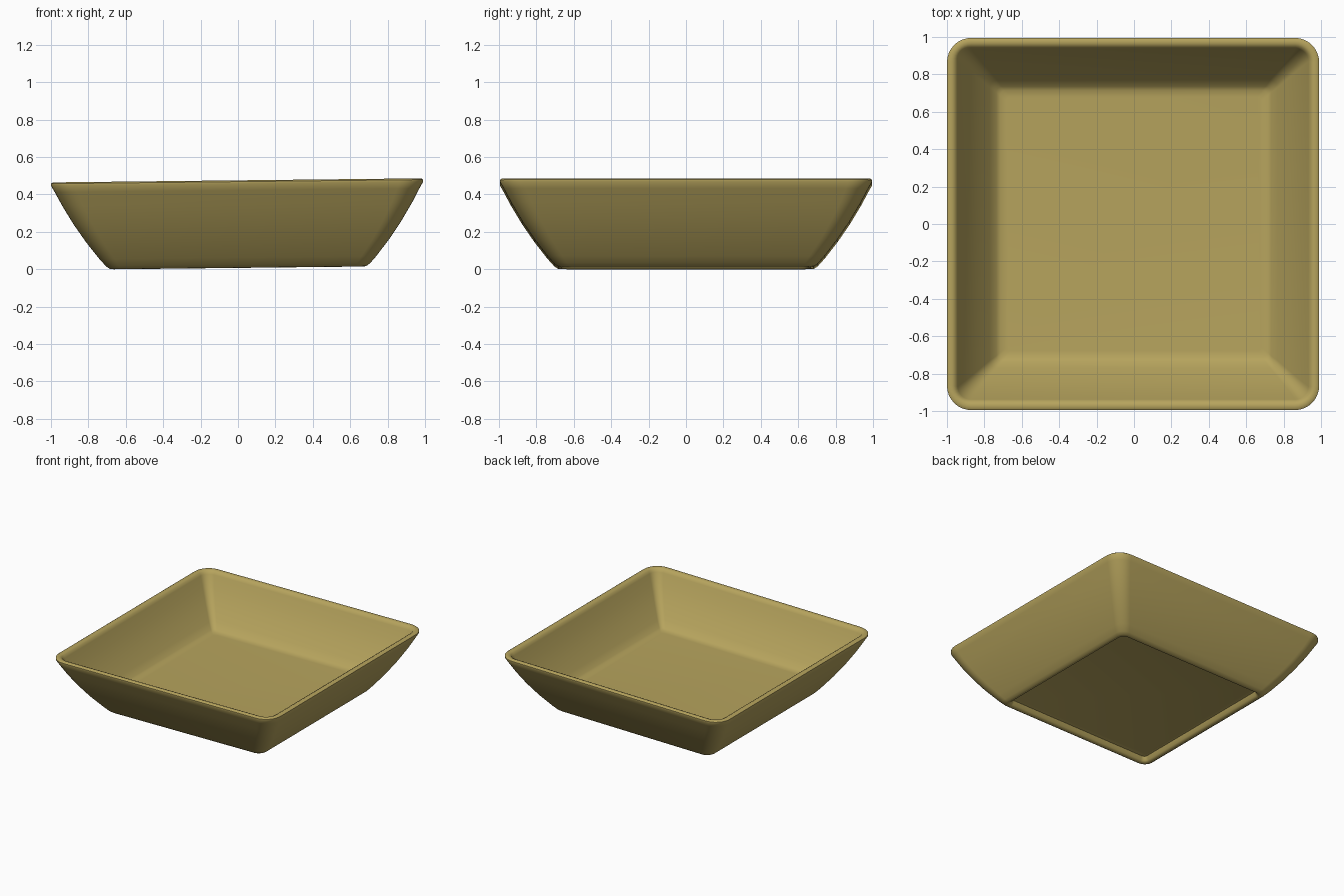
import bpy, bmesh, math
from mathutils import Matrix

cube = bpy.data.objects.get("Cube")
if cube:
    bpy.data.objects.remove(cube)

# Single glaze colour
glaze = bpy.data.materials.new("olive_glaze")
glaze.use_nodes = True
colour = (0.47, 0.37, 0.11, 1)
glaze.diffuse_color = colour
shader = glaze.node_tree.nodes["Principled BSDF"]
shader.inputs["Base Color"].default_value = colour
shader.inputs["Roughness"].default_value = 0.6

CORNER_STEPS = 8


def ring(bm, half, z, radius):
    """Rounded square loop of vertices at height z."""
    verts = []
    for corner in range(4):
        mid = math.radians(45 + 90 * corner)
        cx = math.copysign(half - radius, math.cos(mid))
        cy = math.copysign(half - radius, math.sin(mid))
        for i in range(CORNER_STEPS + 1):
            a = math.radians(90 * (corner + i / CORNER_STEPS))
            verts.append(bm.verts.new((cx + radius * math.cos(a),
                                       cy + radius * math.sin(a), z)))
    return verts


# Section from the recessed underside, round the rim, to the floor:
# half width, height, corner radius
section = [
    (0.62, 0.045, 0.02), (0.64, 0.04, 0.03), (0.652, 0.012, 0.04), (0.665, 0.0, 0.05),
    (0.685, 0.002, 0.06), (0.705, 0.016, 0.07), (0.74, 0.055, 0.08), (0.81, 0.145, 0.09),
    (0.875, 0.24, 0.1), (0.935, 0.34, 0.11), (0.975, 0.415, 0.12), (0.995, 0.45, 0.13),
    (0.995, 0.461, 0.13), (0.985, 0.468, 0.12), (0.965, 0.468, 0.1), (0.948, 0.46, 0.08),
    (0.938, 0.44, 0.07), (0.9, 0.36, 0.06), (0.84, 0.26, 0.05), (0.77, 0.16, 0.04),
    (0.735, 0.118, 0.03), (0.715, 0.106, 0.03), (0.68, 0.103, 0.02),
]

bm = bmesh.new()
rings = [ring(bm, *step) for step in section]
for low, high in zip(rings, rings[1:]):
    n = len(low)
    for i in range(n):
        j = (i + 1) % n
        bm.faces.new((low[i], low[j], high[j], high[i]))
bm.faces.new(list(reversed(rings[0])))   # underside
bm.faces.new(rings[-1])                  # inside floor

# The dish leans very slightly, then rests on the ground
bm.transform(Matrix.Rotation(-0.011, 4, "Y"))
lowest = min(v.co.z for v in bm.verts)
bm.transform(Matrix.Translation((0, 0, -lowest)))
bmesh.ops.recalc_face_normals(bm, faces=bm.faces)

mesh = bpy.data.meshes.new("square_dish")
bm.to_mesh(mesh)
bm.free()
mesh.materials.append(glaze)
dish = bpy.data.objects.new("square_dish", mesh)
bpy.context.collection.objects.link(dish)
bpy.context.view_layer.objects.active = dish
dish.select_set(True)
bpy.ops.object.shade_smooth_by_angle(angle=math.radians(50))
